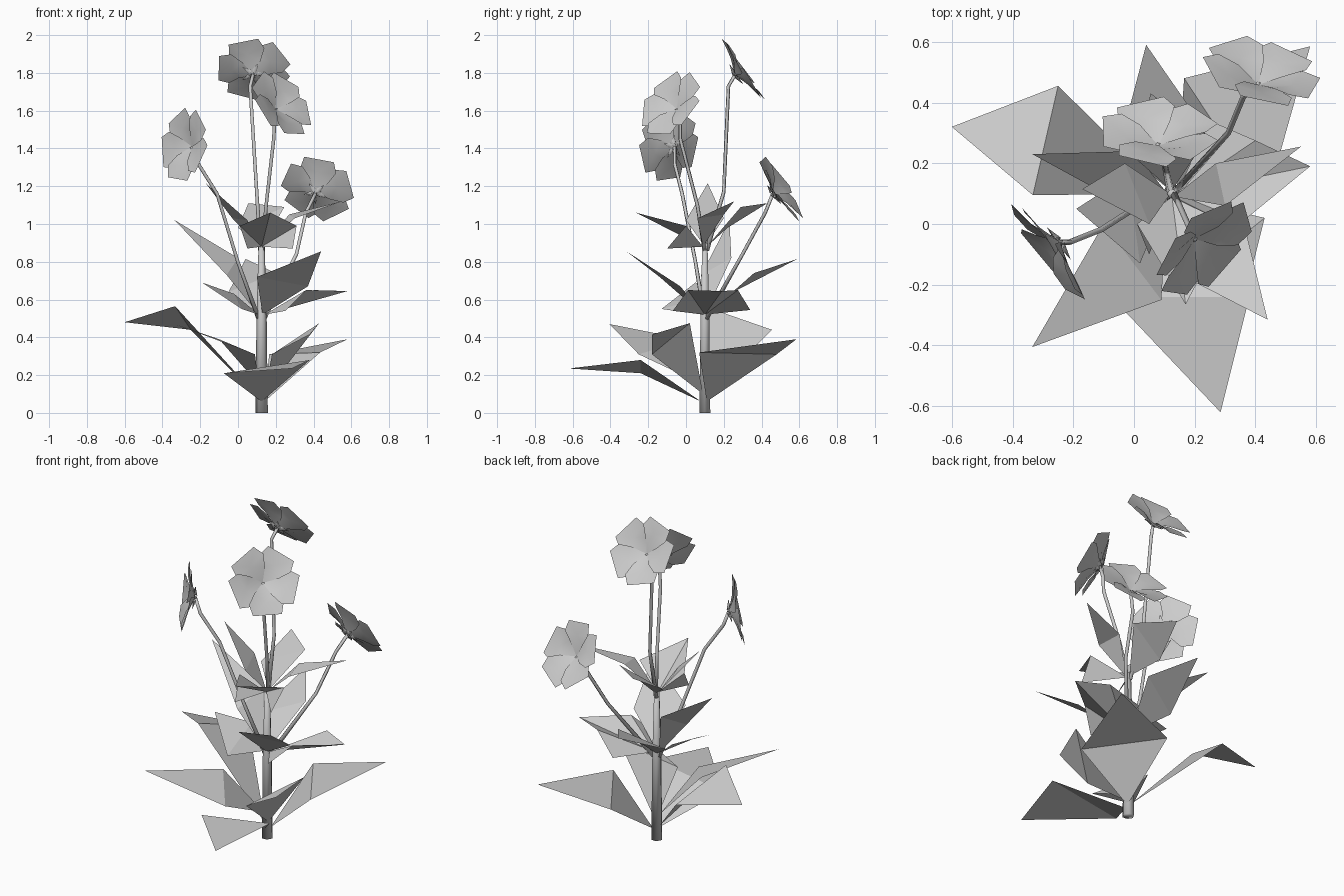
import bpy, math
from mathutils import Vector

if "Cube" in bpy.data.objects:
    bpy.data.objects.remove(bpy.data.objects["Cube"])


def make_object(name, verts, faces, smooth=False):
    me = bpy.data.meshes.new(name)
    me.from_pydata([tuple(v) for v in verts], [], faces)
    me.update()
    for p in me.polygons:
        p.use_smooth = smooth
    ob = bpy.data.objects.new(name, me)
    bpy.context.collection.objects.link(ob)
    return ob


def tube(name, path, radii, sides=6):
    """Low-poly tapered tube along a path."""
    pts = [Vector(p) for p in path]
    verts, faces = [], []
    for i, p in enumerate(pts):
        d = (pts[min(i + 1, len(pts) - 1)] - pts[max(i - 1, 0)]).normalized()
        u = d.cross(Vector((0, 1, 0.01))).normalized()
        v = d.cross(u)
        for k in range(sides):
            a = 2 * math.pi * k / sides
            verts.append(p + (u * math.cos(a) + v * math.sin(a)) * radii[i])
    for i in range(len(pts) - 1):
        for k in range(sides):
            k2 = (k + 1) % sides
            faces.append((i * sides + k, i * sides + k2,
                          (i + 1) * sides + k2, (i + 1) * sides + k))
    faces.append(tuple(reversed(range(sides))))
    n = (len(pts) - 1) * sides
    faces.append(tuple(range(n, n + sides)))
    return make_object(name, verts, faces, True)


def leaf(name, base, left, tip, right):
    """Kite leaf creased across its widest line."""
    return make_object(name, [base, left, tip, right], [(0, 1, 3), (1, 2, 3)])


def broad_leaf(name, base, low_l, left, tip, right, low_r):
    """Six-point leaf with a wide lower part."""
    return make_object(name, [base, low_l, left, tip, right, low_r],
                       [(0, 1, 2), (0, 2, 3), (0, 3, 4), (0, 4, 5)])


def flower(name, centre, normal, spin):
    """Five overlapping cupped petals plus small sepals behind them."""
    c, n = Vector(centre), Vector(normal).normalized()
    u = n.cross(Vector((0, 0, 1))).normalized()
    v = u.cross(n)
    verts, faces = [], []

    def at(r, deg, h):
        a = math.radians(deg)
        return c + (u * math.cos(a) + v * math.sin(a)) * r + n * h

    for k in range(5):
        a, b = spin + 72 * k, len(verts)
        verts += [at(0.0, a, -0.05), at(0.085, a - 45, -0.02), at(0.155, a - 39, -0.006),
                  at(0.2, a - 24, 0.0), at(0.2, a + 24, 0.01), at(0.155, a + 39, 0.01),
                  at(0.085, a + 45, -0.008), at(0.11, a, -0.012)]
        faces += [(b + 7, b + i, b + (i + 1) % 7) for i in range(7)]
        s = len(verts)
        verts += [at(0.01, a + 36, -0.06), at(0.03, a + 10, -0.04),
                  at(0.07, a + 36, -0.04), at(0.03, a + 62, -0.04)]
        faces += [(s, s + 1, s + 2), (s, s + 2, s + 3)]
    return make_object(name, verts, faces, True)


# Main stem
tube("main_stem", [(.125, .1, 0), (.125, .1, .5), (.125, .1, .9)], [.033, .027, .016])

# Lower leaves
leaf("lower_leaf_left", (.11, .1, .08), (-.333, .095, .565), (-.6, .32, .48), (-.25, .455, .44))
leaf("lower_leaf_front_left", (.11, .09, .15), (.09, -.25, .31), (-.335, -.405, .47), (-.1, 0, .39))
leaf("lower_leaf_front", (.125, .08, .06), (.38, -.24, .28), (.285, -.62, .235), (-.075, -.24, .21))
leaf("lower_leaf_back_right", (.14, .11, .06), (.165, .48, .31), (.58, .585, .39), (.435, .07, .32))
leaf("lower_leaf_right", (.14, .09, .1), (.43, .02, .475), (.38, -.18, .415), (.18, -.18, .31))

# Middle leaves
leaf("middle_leaf_front", (.13, .09, .52), (.37, -.03, .67), (.44, -.315, .855), (.1, -.14, .72))
leaf("middle_leaf_back", (.12, .11, .52), (-.05, .25, .64), (.04, .59, .815), (.2, .36, .74))
leaf("middle_leaf_left", (.11, .1, .52), (-.06, .08, .73), (-.335, .23, 1.02), (0, .24, .82))
broad_leaf("middle_leaf_right", (.14, .1, .52), (.25, -.07, .54), (.36, .01, .65),
           (.58, .19, .645), (.4, .275, .65), (.25, .34, .545))
leaf("middle_leaf_front_left", (.11, .09, .52), (.02, -.13, .55), (-.19, .05, .69), (-.02, .16, .63))

# Upper leaves
broad_leaf("upper_leaf_front", (.125, .09, .88), (.05, -.1, .87), (.01, 0, .99),
           (.17, -.265, 1.06), (.31, 0, .99), (.29, -.1, .87))
leaf("upper_leaf_left", (.12, .1, .88), (.05, .0, 1.02), (-.17, .115, 1.215), (-.03, .2, 1.03))
leaf("upper_leaf_right", (.13, .09, .88), (.27, .2, 1.05), (.55, .255, 1.12), (.3, .06, 1.03))
leaf("upper_leaf_back", (.125, .11, .88), (0, .22, .98), (.055, .43, 1.11), (.245, .29, 1.09))

# Flower stalks: path, then flower facing and petal rotation
stalks = {
    "top": ([(.12, .11, .86), (.1, .2, 1.17), (.065, .225, 1.73), (.08, .26, 1.79)], (.02, .83, .56), 250),
    "front": ([(.13, .1, .86), (.15, .06, 1.1), (.19, -.03, 1.45), (.195, -.03, 1.54), (.2, -.05, 1.61)],
              (.62, -.6, .5), 270),
    "left": ([(.11, .1, .5), (0, .05, .8), (-.11, -.02, 1.16), (-.21, -.06, 1.32), (-.245, -.06, 1.41)],
             (-.79, -.6, .15), 60),
    "right": ([(.14, .11, .5), (.31, .3, .84), (.36, .42, 1.06), (.41, .46, 1.16)], (.2, .8, .5), 80),
}
for key, (path, facing, spin) in stalks.items():
    tube(key + "_flower_stalk", path, [.013] + [.01] * (len(path) - 1), 5)
    head = Vector(path[-1]) + Vector(facing).normalized() * .048
    flower(key + "_flower", head, facing, spin)
